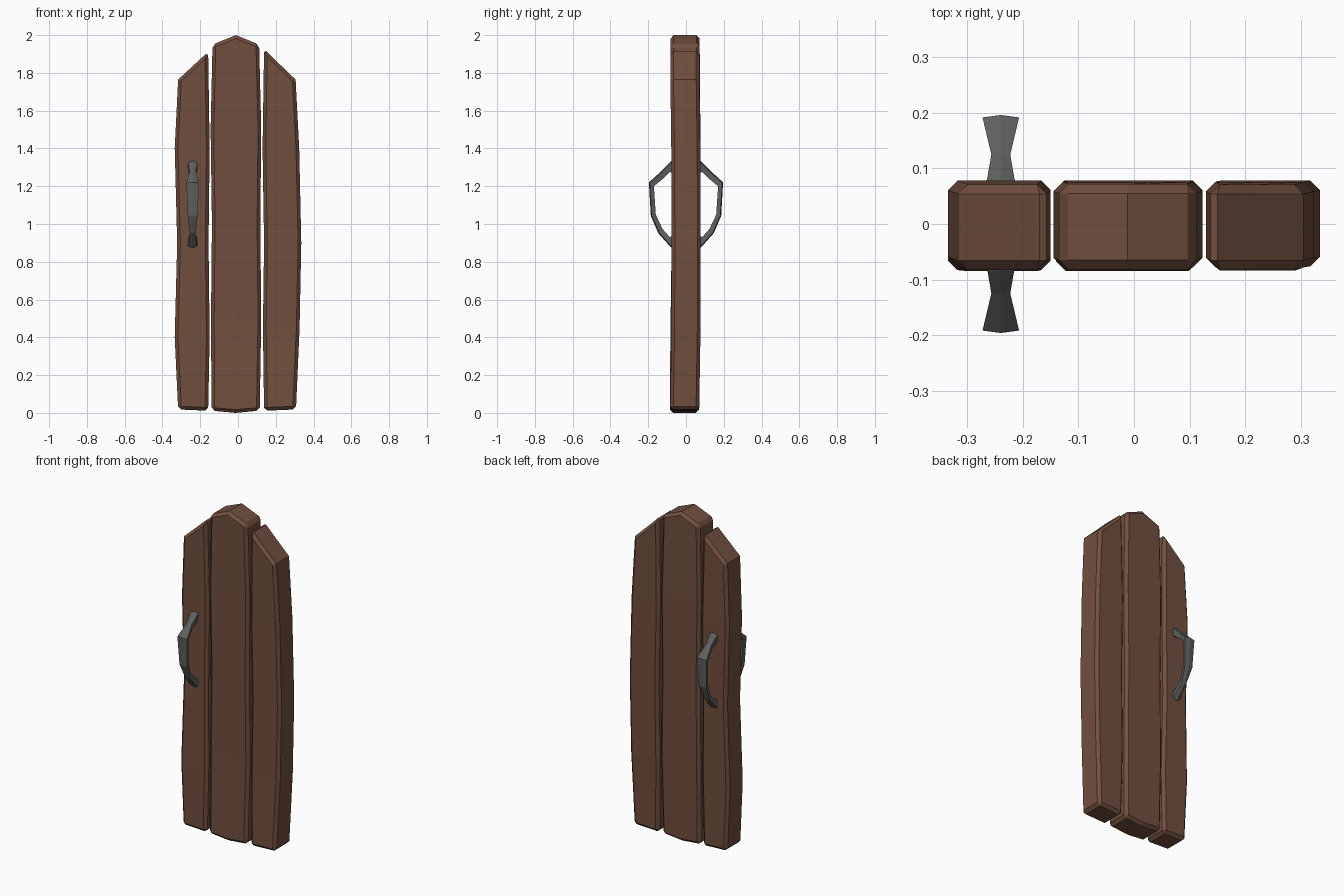
import bpy, bmesh

if "Cube" in bpy.data.objects:
    bpy.data.objects.remove(bpy.data.objects["Cube"])


def material(name, rgb):
    m = bpy.data.materials.new(name)
    m.diffuse_color = (*rgb, 1)
    m.use_nodes = True
    m.node_tree.nodes["Principled BSDF"].inputs["Base Color"].default_value = m.diffuse_color
    return m


wood = material("brown wood", (0.165, 0.078, 0.049))
iron = material("dark iron", (0.115, 0.117, 0.118))


def make_object(name, rings, mat):
    """Loft equal-length closed rings and cap both ends."""
    bm = bmesh.new()
    loops = [[bm.verts.new(p) for p in ring] for ring in rings]
    n = len(loops[0])
    for a, b in zip(loops, loops[1:]):
        for i in range(n):
            j = (i + 1) % n
            bm.faces.new((a[i], a[j], b[j], b[i]))
    for end in (loops[0], loops[-1]):
        if n == 6:  # plank ends: two quads meeting at the centre line
            bm.faces.new((end[0], end[1], end[4], end[5]))
            bm.faces.new((end[1], end[2], end[3], end[4]))
        else:
            bm.faces.new(end)
    bmesh.ops.recalc_face_normals(bm, faces=bm.faces)
    me = bpy.data.meshes.new(name)
    bm.to_mesh(me)
    bm.free()
    me.materials.append(mat)
    ob = bpy.data.objects.new(name, me)
    bpy.context.collection.objects.link(ob)
    return ob


def plank(name, rows, top, bottom):
    """rows: (z, left x, right x, y shift); top/bottom: z at left, middle, right."""
    rings = []
    for k, (z, xl, xr, s) in enumerate(rows):
        zs = bottom if k == 0 else top if k == len(rows) - 1 else (z, z, z)
        xs = (xl, (xl + xr) / 2, xr)
        pts = list(zip(xs, zs))
        rings.append([(x, -0.080 + s, h) for x, h in pts] +
                     [(x, 0.074 + s, h) for x, h in reversed(pts)])
    ob = make_object(name, rings, wood)
    bev = ob.modifiers.new("worn edges", 'BEVEL')
    bev.width = 0.017
    bev.segments = 1
    bev.limit_method = 'ANGLE'
    bev.angle_limit = 0.87


# Three warped planks
plank("left_plank",
      [(0, -0.317, -0.158, -0.005), (0.4, -0.335, -0.150, -0.003),
       (0.9, -0.322, -0.156, 0.004), (1.4, -0.335, -0.150, 0.004),
       (1.77, -0.317, -0.158, -0.003)],
      (1.765, 1.838, 1.912), (0.018, 0.015, 0.011))
plank("middle_plank",
      [(0, -0.140, 0.115, -0.005), (0.5, -0.143, 0.123, 0.004),
       (1.0, -0.138, 0.118, 0.003), (1.5, -0.145, 0.123, 0.002),
       (1.95, -0.135, 0.112, -0.002)],
      (1.950, 2.0, 1.950), (0.012, 0.0, 0.012))
plank("right_plank",
      [(0, 0.138, 0.307, -0.004), (0.45, 0.132, 0.326, 0.003),
       (0.9, 0.138, 0.335, 0.004), (1.4, 0.130, 0.324, 0.002),
       (1.77, 0.138, 0.305, -0.003)],
      (1.928, 1.845, 1.765), (0.011, 0.015, 0.018))

# Handle stations: outer y, outer z, inner y, inner z, half width
stations = [(0.06, 1.335, 0.06, 1.268, 0.030), (0.085, 1.318, 0.085, 1.275, 0.024),
            (0.125, 1.277, 0.115, 1.245, 0.017), (0.192, 1.217, 0.170, 1.200, 0.033),
            (0.182, 1.045, 0.160, 1.050, 0.026), (0.143, 0.955, 0.125, 0.975, 0.015),
            (0.085, 0.890, 0.085, 0.930, 0.022), (0.06, 0.873, 0.06, 0.945, 0.034)]

# One handle on each face of the door
for name, side in (("front_handle", -1), ("back_handle", 1)):
    cx = -0.24
    rings = []
    for yo, zo, yi, zi, w in stations:
        ridge = 0.2  # slight ridge along the outer face
        yr, zr = yo + (yo - yi) * ridge, zo + (zo - zi) * ridge
        rings.append([(cx - w, side * yo, zo), (cx, side * yr, zr), (cx + w, side * yo, zo),
                      (cx + w * 0.8, side * yi, zi), (cx - w * 0.8, side * yi, zi)])
    make_object(name, rings, iron)
